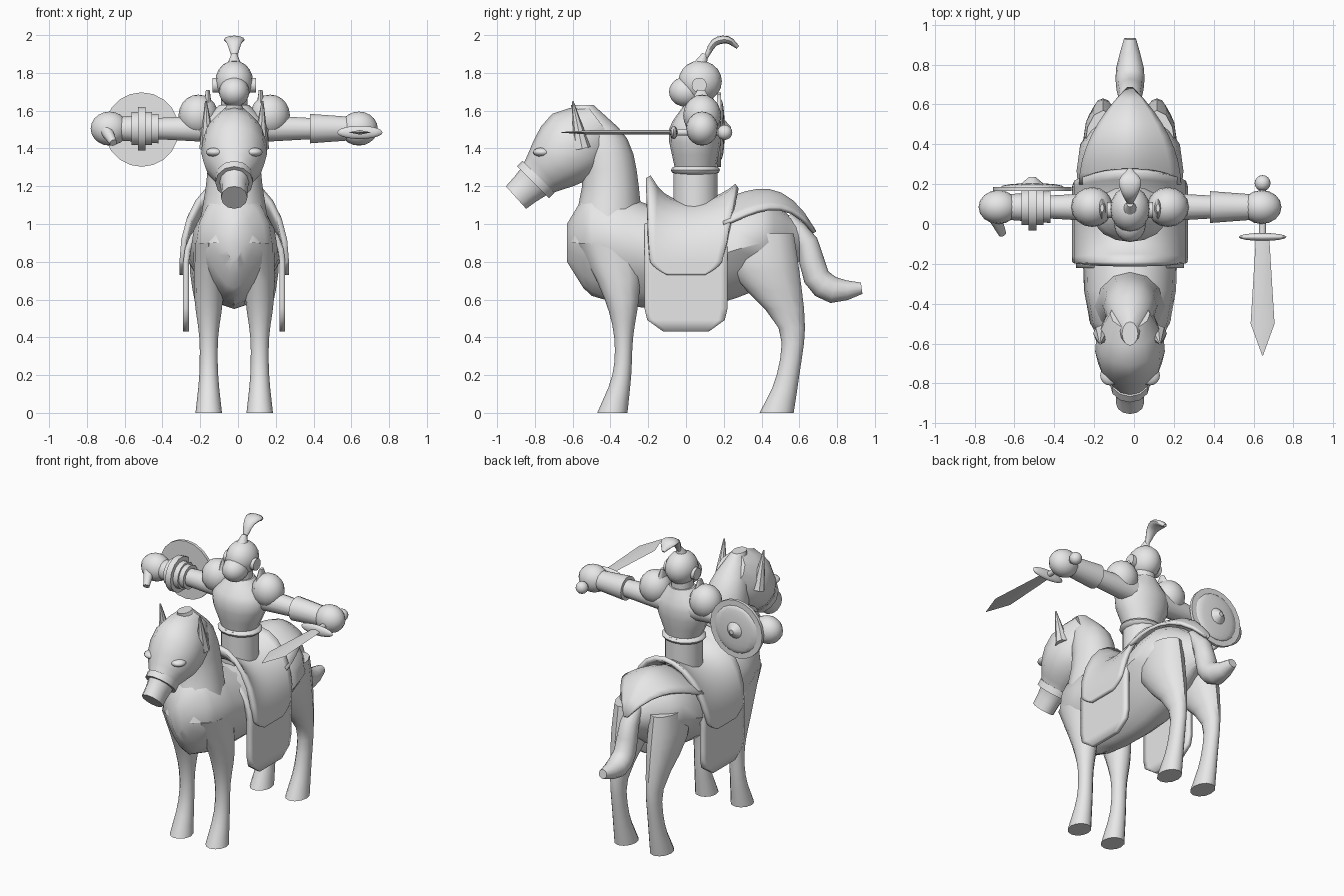
import bpy
import bmesh
from math import cos, sin, pi, radians
from mathutils import Vector

cube = bpy.data.objects.get("Cube")
if cube:
    bpy.data.objects.remove(cube, do_unlink=True)

GREY = (.8, .8, .8, 1)
grey = bpy.data.materials.new("plain_grey")
grey.use_nodes = True
grey.diffuse_color = GREY
grey.node_tree.nodes["Principled BSDF"].inputs["Base Color"].default_value = GREY

X, Y, Z = Vector((1, 0, 0)), Vector((0, 1, 0)), Vector((0, 0, 1))
SIDES = (("left", 1), ("right", -1))
parts = []


def finish(name, bm):
    bmesh.ops.recalc_face_normals(bm, faces=bm.faces)
    mesh = bpy.data.meshes.new(name)
    bm.to_mesh(mesh)
    bm.free()
    mesh.materials.append(grey)
    obj = bpy.data.objects.new(name, mesh)
    obj.location.x = -.02
    bpy.context.collection.objects.link(obj)
    parts.append(obj)
    return obj


def bridge(bm, rows, closed):
    for a, b in zip(rows, rows[1:]):
        for i in range(len(a) if closed else len(a) - 1):
            j = (i + 1) % len(a)
            bm.faces.new((a[i], a[j], b[j], b[i]))


def smooth(stations, steps):
    """Add rounded in-between stations, spaced by distance along the path."""
    last = len(stations) - 1
    dist = [0]
    for a, b in zip(stations, stations[1:]):
        dist.append(dist[-1] + (Vector(b[:3]) - Vector(a[:3])).length)

    def slope(k, c):
        lo, hi = max(k - 1, 0), min(k + 1, last)
        return (stations[hi][c] - stations[lo][c]) / (dist[hi] - dist[lo])

    result = [stations[0]]
    for k in range(last):
        gap = dist[k + 1] - dist[k]
        for i in range(1, steps + 1):
            t = i / steps
            blend = t * t * (3 - 2 * t)
            leave, arrive = gap * t * (1 - t) ** 2, gap * t * t * (t - 1)
            result.append([a + (b - a) * blend + leave * slope(k, c) + arrive * slope(k + 1, c)
                           for c, (a, b) in enumerate(zip(stations[k], stations[k + 1]))])
    return result


def loft(name, stations, axis=None, sides=12, steps=1, keel=0):
    """Elliptical rings (x, y, z, radius_u, radius_v) joined along a path."""
    stations = smooth(stations, steps)
    centres = [Vector(s[:3]) for s in stations]
    bm = bmesh.new()
    rings = []
    for k, (centre, station) in enumerate(zip(centres, stations)):
        ahead, behind = centres[min(k + 1, len(centres) - 1)], centres[max(k - 1, 0)]
        t = axis or (ahead - behind).normalized()
        ref = Y if abs(t.x) > .9 else X
        u = (ref - t * ref.dot(t)).normalized()
        v = t.cross(u)
        ring = []
        for i in range(sides):
            a = 2 * pi * i / sides
            pinch = 1 - keel * max(0, sin(a))
            ring.append(bm.verts.new(centre + u * station[3] * cos(a) * pinch
                                     + v * station[4] * sin(a)))
        rings.append(ring)
    bridge(bm, rings, closed=True)
    bm.faces.new(rings[0])
    bm.faces.new(rings[-1])
    return finish(name, bm)


def at(x, stations):
    return [(x, *s) for s in stations]


def rod(name, start, end, radius, end_radius=None, sides=14):
    tip = end_radius or radius
    return loft(name, [(*start, radius, radius), (*end, tip, tip)], sides=sides)


def ball(name, centre, size):
    bm = bmesh.new()
    bmesh.ops.create_uvsphere(bm, u_segments=16, v_segments=10, radius=1)
    bmesh.ops.scale(bm, vec=Vector(size), verts=bm.verts)
    bmesh.ops.translate(bm, vec=Vector(centre), verts=bm.verts)
    return finish(name, bm)


def sheet(name, rows, thickness):
    bm = bmesh.new()
    bridge(bm, [[bm.verts.new(p) for p in row] for row in rows], closed=False)
    mod = finish(name, bm).modifiers.new("thickness", 'SOLIDIFY')
    mod.thickness, mod.offset = thickness, 0


def drape(name, width, top, hem, reach, pommel=0, cantle=0, columns=12):
    """Cloth arched over the back, hanging straight to a hem with cut corners."""
    spring = .8
    half = []
    for i in range(7):
        a = pi / 2 * i / 6
        half.append((width * sin(a), spring + (top - spring) * cos(a), cos(a)))
    for i in range(1, 7):
        half.append((width, spring + (hem - spring) * i / 6, 0))
    rows = []
    for x, z, crown in [(-x, z, crown) for x, z, crown in half[:0:-1]] + half:
        trim = .1 * max(0, 1 - (z - hem) / .1) ** 2
        front, back = trim - reach, reach - trim + .7 * cantle * crown
        row = []
        for i in range(columns + 1):
            t = i / columns
            lift = crown * (pommel * (1 - t) ** 6 + cantle * t ** 4)
            row.append((x, front + (back - front) * t, z + lift))
        rows.append(row)
    sheet(name, rows, thickness=.03)


# Horse body, neck, head and tail
loft("horse_body", at(0, [(-.63, .9, .05, .1), (-.5, .9, .2, .28), (0, .8, .24, .25),
                          (.4, .9, .25, .24), (.6, .9, .05, .1)]),
     axis=Y, sides=16, steps=3, keel=.4)
loft("horse_neck", at(0, [(-.43, .9, .2, .2), (-.4, 1.2, .15, .15), (-.44, 1.45, .12, .13),
                          (-.55, 1.63, .04, .06)]), axis=Z, steps=3)
loft("horse_head", at(0, [(-.45, 1.53, .1, .12), (-.58, 1.43, .17, .2), (-.7, 1.32, .16, .16),
                          (-.8, 1.23, .08, .1), (-.9, 1.14, .07, .08)]), steps=2)
loft("noseband", at(0, [(-.78, 1.25, .1, .12), (-.81, 1.22, .1, .12)]))
loft("tail", [(0, y, z, r, r) for y, z, r in
              ((.53, 1.03, .04), (.64, .9, .06), (.69, .72, .07), (.78, .65, .07),
               (.93, .66, .03))], steps=2)

# Horse ears, brows and legs
for side, s in SIDES:
    rod(f"{side}_ear", (s * .14, -.55, 1.4), (s * .15, -.6, 1.65), .045, .005, sides=8)
    ball(f"{side}_brow", (s * .1, -.76, 1.38), (.05, .05, .025))
    loft(f"{side}_front_leg", at(s * .135, [
        (-.4, .9, .08, .17), (-.34, .6, .075, .09), (-.33, .4, .05, .05),
        (-.34, .2, .05, .05), (-.39, 0, .07, .08)]), axis=Z, steps=3)
    loft(f"{side}_hind_leg", at(s * .135, [
        (.4, .95, .09, .17), (.42, .75, .1, .18), (.56, .45, .05, .07),
        (.54, .2, .05, .06), (.48, 0, .07, .09)]), axis=Z, steps=3)

# Cloth, saddle and the pointed rump plate
drape("saddle_cloth", width=.255, top=1.06, hem=.43, reach=.22)
drape("saddle", width=.275, top=1.1, hem=.73, reach=.2, pommel=.15, cantle=.1)
plate = []
for i in range(9):
    t = i / 8
    width = .24 * (1 - t * t) + .01
    ridge = 1.12 + .2 * t - .36 * t ** 3
    spread = [j / 5 for j in range(-5, 6)]
    plate.append([(width * j, .2 + .48 * t, ridge - width * abs(j) ** 1.5 / 2) for j in spread])
sheet("rump_plate", plate, thickness=.02)

# Rider body and helmet
rod("rider_skirt", (0, .05, 1.05), (0, .05, 1.3), .12)
ball("belt", (0, .05, 1.285), (.145, .13, .04))
loft("breastplate", at(0, [(.05, 1.3, .12, .11), (.05, 1.5, .19, .14), (.07, 1.63, .08, .08)]),
     axis=Z, sides=16, steps=3)
rod("neck", (0, .07, 1.6), (0, .07, 1.7), .07)
ball("helmet", (0, .075, 1.755), (.1, .115, .11))
ball("visor", (0, 0, 1.7), (.08, .09, .08))
rod("plume_socket", (0, .08, 1.85), (0, .1, 1.9), .035, .015)
loft("plume", at(0, [(.1, 1.87, .01, .01), (.15, 1.96, .04, .02), (.22, 1.975, .055, .02),
                     (.275, 1.935, .01, .01)]), steps=3)

# Outstretched arms and their armour
ARM = (.085, 1.505)
for side, s in SIDES:
    rod(f"{side}_helmet_disc", (s * .08, .07, 1.735), (s * .115, .07, 1.735), .04)
    rod(f"{side}_arm", (s * .1, *ARM), (s * .45, *ARM), .075, .055)
    rod(f"{side}_gauntlet_cuff", (s * .4, *ARM), (s * .6, *ARM), .08, .065)
    ball(f"{side}_hand", (s * .66, *ARM), (.1, .085, .09))
    ball(f"{side}_pauldron", (s * .19, .085, 1.575), (.105, .1, .11))
    loft(f"{side}_neck_guard", at(s * .14, [(.08, 1.6, .025, .08), (.08, 1.71, .01, .02)]))
rod("right_thumb", (-.68, .04, 1.5), (-.64, -.05, 1.43), .035, .02)

# Sword held level, pointing forward
GRIP_X, GRIP_Z = .665, 1.485
loft("sword_blade", [(GRIP_X, y, GRIP_Z, wide, thick) for y, wide, thick in
                     ((-.06, .033, .012), (-.5, .06, .012), (-.66, .002, .002))], sides=4)
ball("sword_guard", (GRIP_X, -.065, GRIP_Z), (.12, .02, .035))
rod("sword_grip", (GRIP_X, -.07, GRIP_Z), (GRIP_X, .2, GRIP_Z), .018)
ball("sword_pommel", (GRIP_X, .205, GRIP_Z), (.04, .04, .04))

# Round shield behind the right forearm, with its straps
SHIELD_X = -.49
rod("shield_plate", (SHIELD_X, .165, 1.5), (SHIELD_X, .185, 1.5), .197, sides=20)
ball("shield_dome", (SHIELD_X, .185, 1.5), (.16, .02, .16))
rod("shield_boss", (SHIELD_X, .19, 1.5), (SHIELD_X, .237, 1.5), .07, .015)
for label, reach, radius in (("wide", .055, .09), ("narrow", .02, .118)):
    rod(f"{label}_shield_strap", (SHIELD_X - reach, *ARM), (SHIELD_X + reach, *ARM), radius)

# Smooth shading with sharp creases
bpy.ops.object.select_all(action='DESELECT')
for obj in parts:
    obj.select_set(True)
bpy.context.view_layer.objects.active = parts[0]
bpy.ops.object.shade_smooth_by_angle(angle=radians(40))
